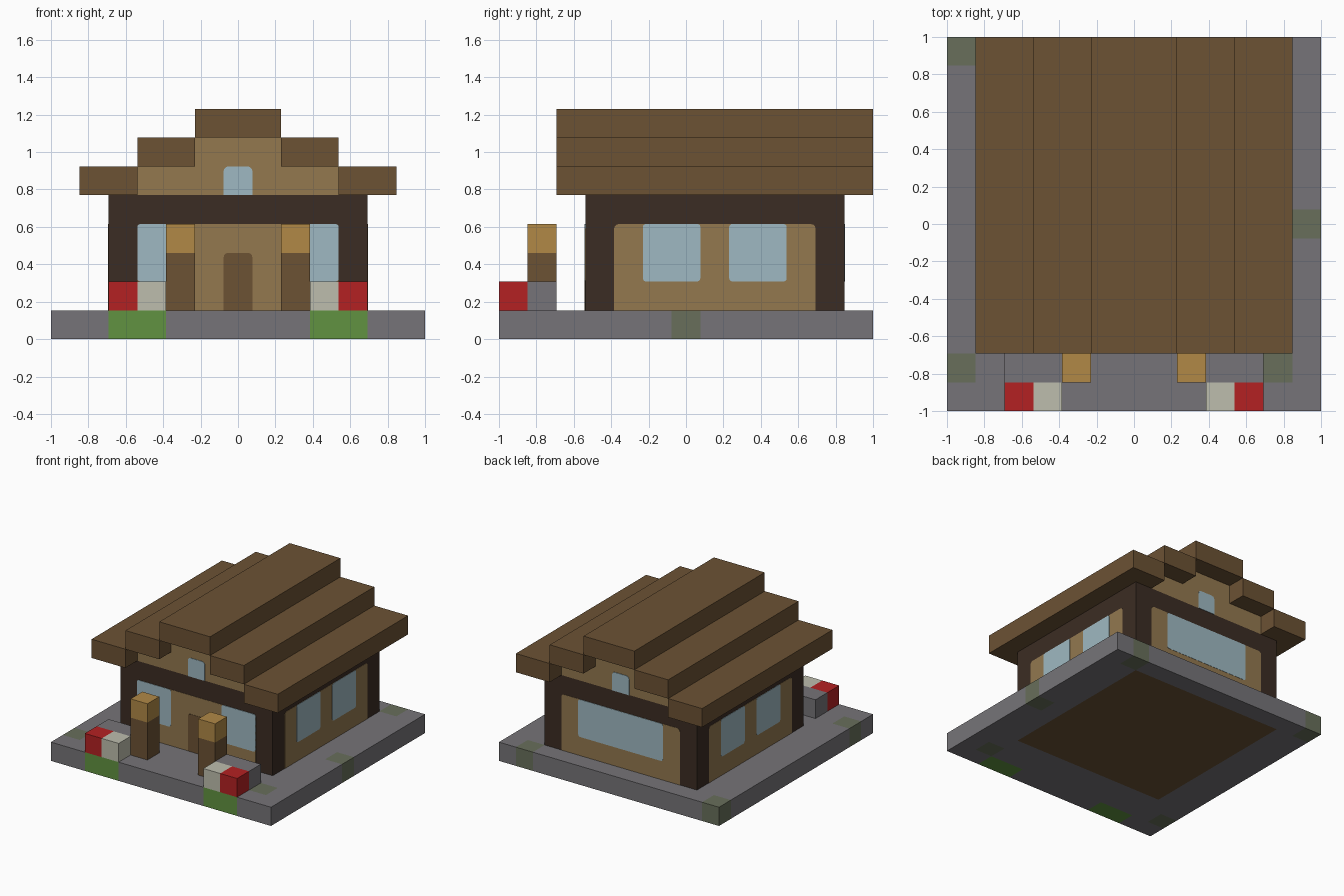
import bpy, bmesh, math
from mathutils import Vector

cube = bpy.data.objects.get("Cube")
if cube:
    bpy.data.objects.remove(cube, do_unlink=True)

U = 2 / 13  # one building block; all sizes below are in blocks


def linear(c):
    c /= 255
    return c / 12.92 if c <= 0.04045 else ((c + 0.055) / 1.055) ** 2.4


def material(name, *rgb):
    m = bpy.data.materials.new(name)
    m.use_nodes = True
    colour = (*[linear(c) for c in rgb], 1)
    m.diffuse_color = colour
    bsdf = next(n for n in m.node_tree.nodes if n.type == 'BSDF_PRINCIPLED')
    bsdf.inputs["Base Color"].default_value = colour
    return m


stone = material("stone grey", 118, 116, 120)
moss = material("moss grey green", 104, 111, 91)
grass = material("grass green", 97, 146, 65)
brown = material("roof brown", 108, 82, 52)
dark = material("dark timber", 59, 44, 35)
tan = material("tan plaster", 147, 120, 79)
glass = material("pale blue glass", 159, 185, 194)
amber = material("amber lamp", 177, 137, 70)
red = material("flower red", 180, 33, 34)
white = material("flower white", 190, 190, 174)


def finish(name, bm, *mats):
    bmesh.ops.recalc_face_normals(bm, faces=bm.faces[:])
    mesh = bpy.data.meshes.new(name)
    bm.to_mesh(mesh)
    bm.free()
    for m in mats:
        mesh.materials.append(m)
    ob = bpy.data.objects.new(name, mesh)
    bpy.context.collection.objects.link(ob)
    return ob


def box_mesh(x, y, z):
    bm = bmesh.new()
    bmesh.ops.create_cube(bm, size=1)
    for v in bm.verts:
        v.co = Vector([(r[0] + r[1]) / 2 + c * (r[1] - r[0])
                       for r, c in zip((x, y, z), v.co)]) * U
    return bm


def box(name, x, y, z, mat):
    return finish(name, box_mesh(x, y, z), mat)


def pair(name, x, y, z, mat):
    box("left_" + name, x, y, z, mat)
    box("right_" + name, (-x[1], -x[0]), y, z, mat)


# Wall faces: outward normal, sideways axis and distance from the centre
FACES = {
    "front": (Vector((0, -1, 0)), Vector((1, 0, 0)), 3.5),
    "back": (Vector((0, 1, 0)), Vector((1, 0, 0)), 5.5),
    "left": (Vector((1, 0, 0)), Vector((0, 1, 0)), 4.5),
    "right": (Vector((-1, 0, 0)), Vector((0, 1, 0)), 4.5),
}


def plate(name, face, u, z, mat, depth=0.004, top=0.16, bottom=0.0):
    """Thin rectangle on a wall with rounded corners."""
    normal, side, dist = FACES[face]
    points = []
    for su, sz, start in ((1, 1, 0), (0, 1, 90), (0, 0, 180), (1, 0, 270)):
        r = top if sz else bottom
        cu = u[su] - r if su else u[0] + r
        cz = z[1] - r if sz else z[0] + r
        for step in range(4 if r else 1):
            a = math.radians(start + 30 * step)
            points.append((cu + r * math.cos(a), cz + r * math.sin(a)))
    bm = bmesh.new()
    outline = [bm.verts.new((normal * dist + side * a + Vector((0, 0, b))) * U)
               for a, b in points]
    ext = bmesh.ops.extrude_face_region(bm, geom=[bm.faces.new(outline)])
    for v in ext["geom"]:
        if isinstance(v, bmesh.types.BMVert):
            v.co += normal * depth
    finish(f"{face}_{name}", bm, mat)


# Ground slab, cut into blocks and coloured by block
bm = box_mesh((-6.5, 6.5), (-6.5, 6.5), (0, 1))
for axis in (Vector((1, 0, 0)), Vector((0, 1, 0))):
    for i in range(12):
        bmesh.ops.bisect_plane(bm, geom=bm.verts[:] + bm.edges[:] + bm.faces[:],
                               plane_co=axis * (i - 5.5) * U, plane_no=axis)
mossy = {(-6, 6), (-6, -5), (5, -5), (6, 0), (5, 6)}
for f in bm.faces:
    f.normal_update()
    inner = f.calc_center_median() / U - f.normal * 0.4
    cell = (round(inner.x), round(inner.y))
    if cell in mossy:
        f.material_index = 1
    elif cell[1] == -6 and abs(cell[0]) in (3, 4):
        f.material_index = 2
    elif f.normal.z < -0.5 and abs(cell[0]) <= 4 and -3 <= cell[1] <= 5:
        f.material_index = 3
finish("ground_slab", bm, stone, moss, grass, brown)

# House body and stepped gable
DEPTH = (-3.5, 5.5)
box("timber_walls", (-4.5, 4.5), DEPTH, (1, 5), dark)
box("lower_gable", (-3.5, 3.5), DEPTH, (5, 6), tan)
box("upper_gable", (-1.5, 1.5), DEPTH, (6, 7), tan)

# Stepped roof
ROOF = (-4.5, 6.5)
pair("roof_eave", (3.5, 5.5), ROOF, (5, 6), brown)
pair("roof_step", (1.5, 3.5), ROOF, (6, 7), brown)
box("roof_ridge", (-1.5, 1.5), ROOF, (7, 8), brown)

# Plaster panels, windows and door
for face in ("front", "back"):
    plate("plaster", face, (-3.5, 3.5), (1, 4), tan, 0.002)
    plate("gable_window", face, (-0.5, 0.5), (5, 6), glass)
for face in ("left", "right"):
    plate("plaster", face, (-2.5, 4.5), (1, 4), tan, 0.002)
    plate("window_a", face, (-1.5, 0.5), (2, 4), glass, top=0.1, bottom=0.12)
    plate("window_b", face, (1.5, 3.5), (2, 4), glass, top=0.1, bottom=0.12)
plate("wide_window", "back", (-2.5, 2.5), (2, 4), glass, top=0.1, bottom=0.12)
plate("window_left", "front", (1.5, 3.5), (2, 4), glass, top=0.1, bottom=0.12)
plate("window_right", "front", (-3.5, -1.5), (2, 4), glass, top=0.1, bottom=0.12)
plate("door", "front", (-0.5, 0.5), (1, 3), brown)

# Lamp posts and flower beds on both sides of the path
pair("lamp_post", (1.5, 2.5), (-5.5, -4.5), (1, 3), brown)
pair("lamp", (1.5, 2.5), (-5.5, -4.5), (3, 4), amber)
pair("planter", (2.5, 4.5), (-5.5, -4.5), (1, 2), stone)
pair("white_flowers", (2.5, 3.5), (-6.5, -5.5), (1, 2), white)
pair("red_flowers", (3.5, 4.5), (-6.5, -5.5), (1, 2), red)
